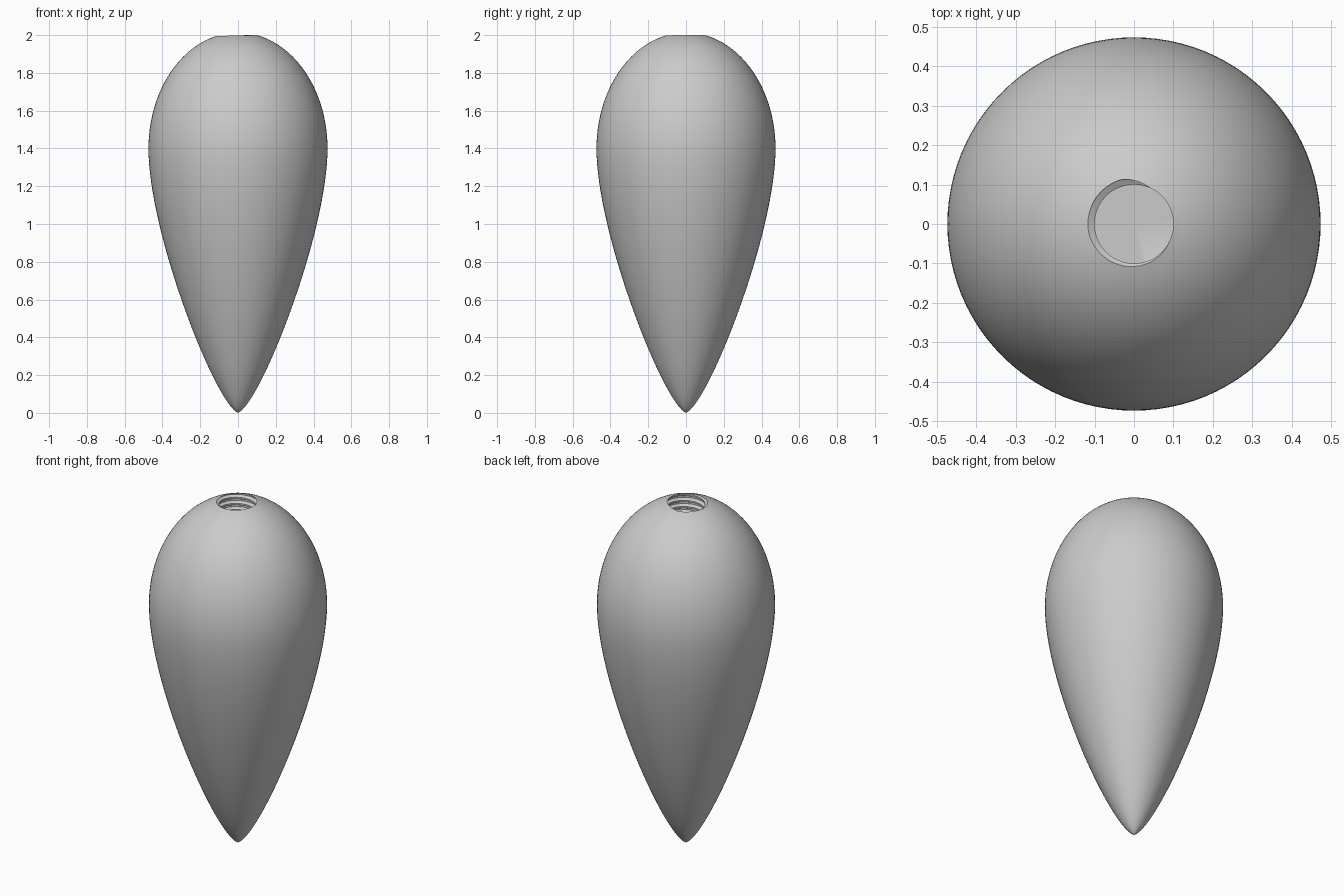
import bpy, bmesh, math

cube = bpy.data.objects.get("Cube")
if cube:
    bpy.data.objects.remove(cube, do_unlink=True)

SEGMENTS = 96
WIDEST, WIDEST_Z, TOP = 0.474, 1.4, 2.0
BORE, GROOVE, PITCH, FLOOR = 0.1, 0.017, 0.036, 1.5
ROWS_PER_TURN = 8
START = 200 / 360          # where the thread groove meets the rim
DOME = (TOP - WIDEST_Z) / math.sqrt(1 - (BORE / WIDEST) ** 2)


def bezier(a, b, c, d, t):
    s = 1 - t
    return s**3 * a + 3 * s * s * t * b + 3 * s * t * t * c + t**3 * d


def thread_radius(turn, z):
    """Radius of the right-handed thread at a given angle and height."""
    d = (z - TOP) / PITCH - turn + START
    d = abs(d - round(d))
    return BORE + GROOVE * min(1, max(0, (0.375 - d) / 0.25))


def column(turn):
    """Section (radius, height) from the tip, over the dome, down the hole."""
    # Tapered lower body
    pts = [(bezier(0, 0.12, WIDEST, WIDEST, i / 40),
            bezier(0, 0.05, 0.95, WIDEST_Z, i / 40)) for i in range(40)]
    # Find where the thread cuts the dome
    rim_z = TOP
    for _ in range(8):
        rim_r = thread_radius(turn, rim_z)
        rim_z = WIDEST_Z + DOME * math.sqrt(1 - (rim_r / WIDEST) ** 2)
    # Rounded dome
    end = math.acos(rim_r / WIDEST)
    for i in range(29):
        a = end * i / 28
        pts.append((WIDEST * math.cos(a), WIDEST_Z + DOME * math.sin(a)))
    # Threaded hole, rows following the helix
    rows = int(ROWS_PER_TURN * (4 + (TOP - FLOOR) / PITCH))
    for k in range(rows):
        z = TOP + PITCH * (turn - START + 2 - k / ROWS_PER_TURN)
        z = min(rim_z, max(FLOOR, z))
        pts.append((rim_r if z == rim_z else thread_radius(turn, z), z))
    # Flat hole floor
    pts.append((0, FLOOR))
    return pts


bm = bmesh.new()
grid = []
for j in range(SEGMENTS + 1):
    a = 2 * math.pi * j / SEGMENTS
    grid.append([bm.verts.new((r * math.cos(a), r * math.sin(a), z))
                 for r, z in column(j / SEGMENTS)])
for left, right in zip(grid, grid[1:]):
    for i in range(len(left) - 1):
        bm.faces.new((left[i], right[i], right[i + 1], left[i + 1]))
bmesh.ops.remove_doubles(bm, verts=bm.verts, dist=0.00002)
bmesh.ops.recalc_face_normals(bm, faces=bm.faces)
mesh = bpy.data.meshes.new("threaded_teardrop")
bm.to_mesh(mesh)
bm.free()

body = bpy.data.objects.new("threaded_teardrop", mesh)
bpy.context.collection.objects.link(body)

# Plain grey finish
grey = bpy.data.materials.new("light_grey")
grey.use_nodes = True
colour = (0.6, 0.6, 0.6, 1)
grey.diffuse_color = colour
grey.node_tree.nodes["Principled BSDF"].inputs["Base Color"].default_value = colour
mesh.materials.append(grey)

bpy.ops.object.select_all(action="DESELECT")
body.select_set(True)
bpy.context.view_layer.objects.active = body
bpy.ops.object.shade_smooth_by_angle(angle=math.radians(30))
